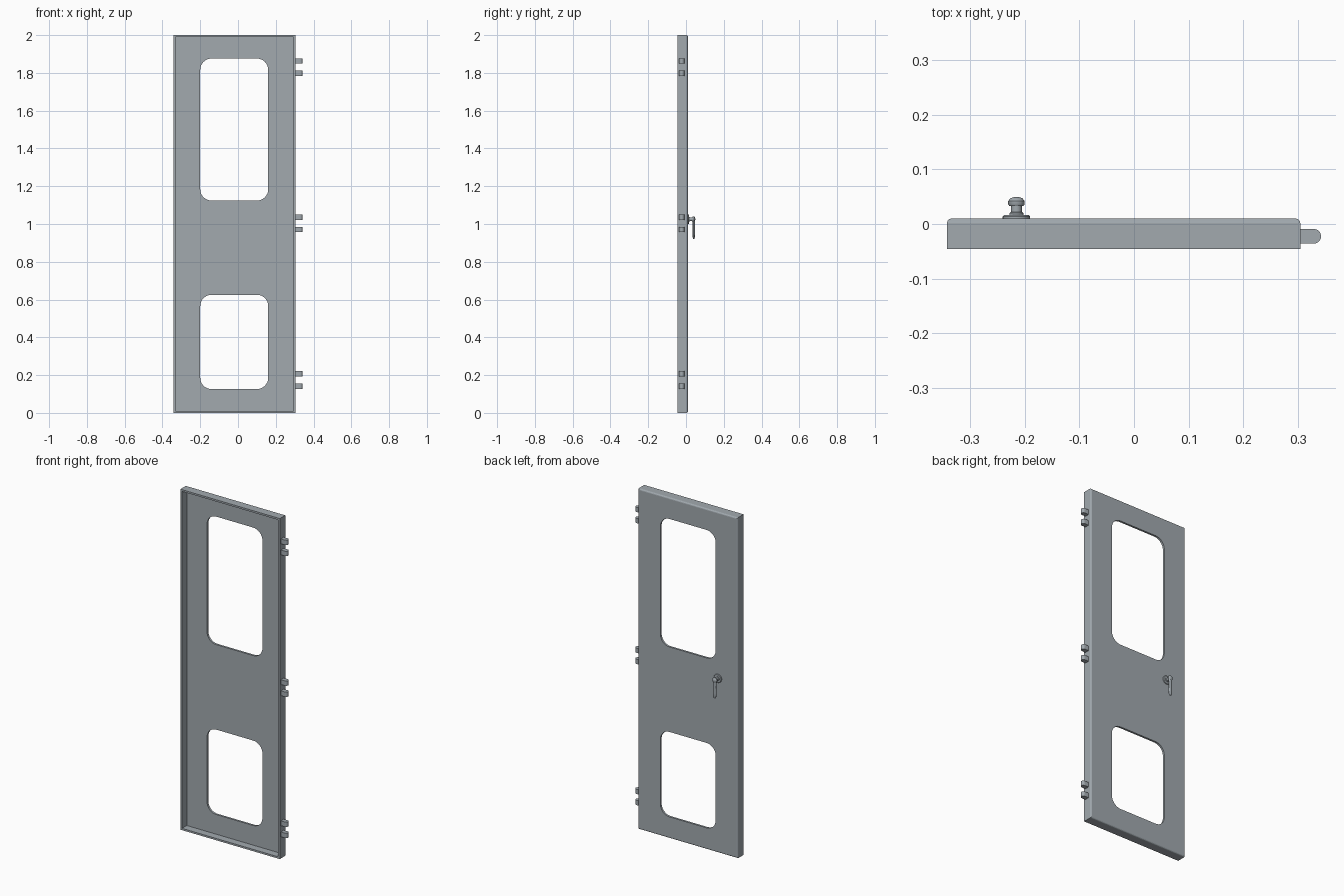
import bpy, bmesh, math
from mathutils import Matrix, Vector

cube = bpy.data.objects.get("Cube")
if cube:
    bpy.data.objects.remove(cube)

mat = bpy.data.materials.new("grey_metal")
mat.use_nodes = True
GREY = (0.36, 0.40, 0.43, 1)
mat.diffuse_color = GREY
mat.node_tree.nodes["Principled BSDF"].inputs["Base Color"].default_value = GREY


def make_object(name, bm, smooth=False):
    bmesh.ops.recalc_face_normals(bm, faces=bm.faces)
    mesh = bpy.data.meshes.new(name)
    bm.to_mesh(mesh)
    bm.free()
    mesh.materials.append(mat)
    obj = bpy.data.objects.new(name, mesh)
    bpy.context.collection.objects.link(obj)
    if smooth:
        bpy.ops.object.select_all(action="DESELECT")
        obj.select_set(True)
        bpy.context.view_layer.objects.active = obj
        bpy.ops.object.shade_smooth_by_angle(angle=math.radians(35))
    return obj


def box(x0, x1, y0, y1, z0, z1):
    bm = bmesh.new()
    bmesh.ops.create_cube(bm, size=1)
    for v in bm.verts:
        v.co = Vector((x1 if v.co.x > 0 else x0,
                       y1 if v.co.y > 0 else y0,
                       z1 if v.co.z > 0 else z0))
    return bm


def prism(points, offset):
    """Extrude a closed outline along an offset."""
    bm = bmesh.new()
    face = bm.faces.new([bm.verts.new(p) for p in points])
    out = bmesh.ops.extrude_face_region(bm, geom=[face])
    bmesh.ops.translate(bm, vec=offset,
                        verts=[e for e in out["geom"] if isinstance(e, bmesh.types.BMVert)])
    return bm


# Door leaf: folded tray, open towards the front, softened around the back
BACK = 0.01
bm = box(-0.342, 0.304, -0.046, BACK, 0, 2)
edges = [e for e in bm.edges if all(v.co.y > 0 for v in e.verts)]
bmesh.ops.bevel(bm, geom=edges, offset=0.008, segments=3, profile=0.5, affect="EDGES")
front = min(bm.faces, key=lambda f: f.calc_center_median().y)
bmesh.ops.inset_region(bm, faces=[front], thickness=0.015)
out = bmesh.ops.extrude_face_region(bm, geom=[front])
bmesh.ops.translate(bm, vec=(0, 0.044, 0),
                    verts=[e for e in out["geom"] if isinstance(e, bmesh.types.BMVert)])
if front.is_valid:
    bmesh.ops.delete(bm, geom=[front], context="FACES_ONLY")
door = make_object("door_leaf", bm)

# Rounded window openings
for name, z0, z1 in (("lower", 0.126, 0.625), ("upper", 1.124, 1.876)):
    bm = box(-0.2, 0.16, -0.1, 0.1, z0, z1)
    edges = [e for e in bm.edges if abs(e.verts[0].co.y - e.verts[1].co.y) > 0.1]
    bmesh.ops.bevel(bm, geom=edges, offset=0.06, segments=8, profile=0.5, affect="EDGES")
    cutter = make_object(name + "_window_cutter", bm)
    mod = door.modifiers.new(name + "_window", "BOOLEAN")
    mod.operation, mod.solver, mod.object = "DIFFERENCE", "EXACT", cutter
    bpy.context.view_layer.objects.active = door
    bpy.ops.object.modifier_apply(modifier=mod.name)
    bpy.data.objects.remove(cutter)

# Hinge knuckles: straight root with a half-round end
R, HY = 0.0135, -0.0225
outline = [(0.302, HY - R), (0.302, HY + R)]
for i in range(13):
    a = math.pi / 2 - math.pi * i / 12
    outline.append((0.342 - R + R * math.cos(a), HY + R * math.sin(a)))
for label, zc in (("bottom", 0.174), ("middle", 1.003), ("top", 1.83)):
    for side, dz in (("lower", -0.0325), ("upper", 0.0325)):
        z = zc + dz - 0.014
        bm = prism([(x, y, z) for x, y in outline], (0, 0, 0.028))
        make_object(f"{label}_{side}_hinge_knuckle", bm, True)

# Handle: turned rosette and spindle, then a tapered lever hanging down
HX, HZ = -0.215, 1.025


def turned(name, profile):
    bm = bmesh.new()
    verts = [bm.verts.new((HX + r, y, HZ)) for r, y in profile]
    edges = [bm.edges.new(pair) for pair in zip(verts, verts[1:])]
    bmesh.ops.spin(bm, geom=verts + edges, cent=(HX, 0, HZ), axis=(0, 1, 0),
                   angle=math.tau, steps=24)
    bmesh.ops.remove_doubles(bm, verts=bm.verts, dist=0.00005)
    return make_object(name, bm, True)


turned("handle_rosette", [(0, 0.008), (0.025, 0.008), (0.025, 0.014), (0.023, 0.016), (0, 0.016)])
turned("handle_spindle", [(0, 0.015), (0.013, 0.015), (0.013, 0.02), (0.010, 0.022),
                          (0.010, 0.034), (0, 0.036)])
turned("handle_hub", [(0, 0.033), (0.013, 0.033), (0.015, 0.036), (0.015, 0.042),
                      (0.011, 0.047), (0.005, 0.049), (0, 0.049)])

# Lever: elliptical sections swept down from the hub
bm = bmesh.new()
rings = []
for z, rx, ry in ((1.025, 0.012, 0.006), (0.99, 0.010, 0.006), (0.95, 0.011, 0.006),
                  (0.928, 0.010, 0.0055), (0.92, 0.006, 0.003)):
    rings.append([bm.verts.new((HX + rx * math.cos(math.tau * i / 16),
                                0.041 + ry * math.sin(math.tau * i / 16), z))
                  for i in range(16)])
for a, b in zip(rings, rings[1:]):
    for i in range(16):
        j = (i + 1) % 16
        bm.faces.new((a[i], a[j], b[j], b[i]))
bm.faces.new(rings[0])
bm.faces.new(rings[-1])
make_object("handle_lever", bm, True)
